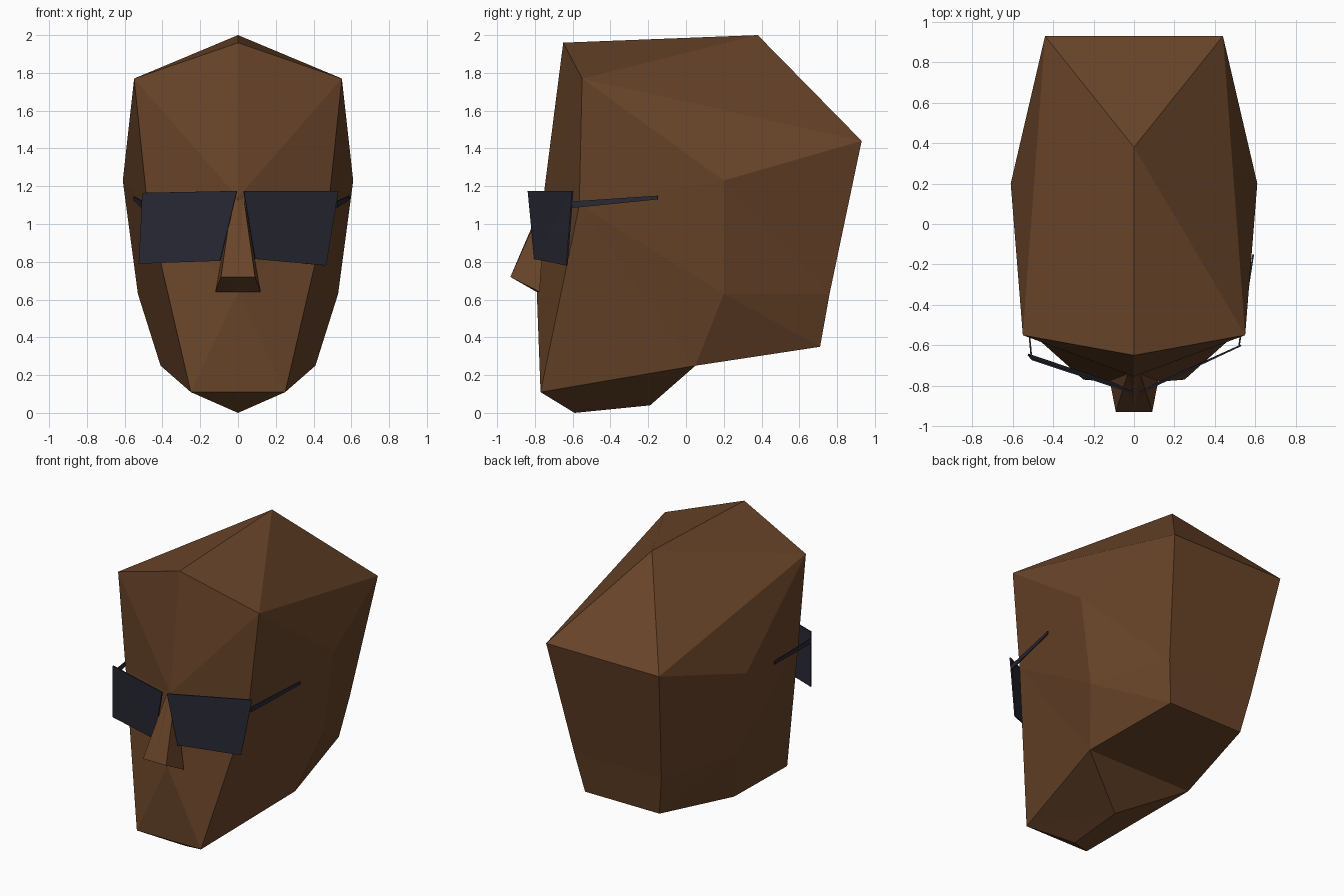
import bpy, bmesh

if "Cube" in bpy.data.objects:
    bpy.data.objects.remove(bpy.data.objects["Cube"])


def material(name, color):
    m = bpy.data.materials.new(name)
    m.diffuse_color = (*color, 1)
    m.use_nodes = True
    m.node_tree.nodes["Principled BSDF"].inputs["Base Color"].default_value = m.diffuse_color
    return m


skin = material("brown_skin", (0.14, 0.058, 0.022))
dark = material("dark_lens", (0.022, 0.022, 0.036))


def build(name, verts, faces, mat, mirror=False, thick=0):
    """Flat-faced mesh, optionally mirrored over x = 0 or given a thickness."""
    mesh = bpy.data.meshes.new(name)
    bm = bmesh.new()
    vs = [bm.verts.new(v) for v in verts]
    for f in faces:
        bm.faces.new([vs[i] for i in f])
    if mirror:
        geom = bm.verts[:] + bm.edges[:] + bm.faces[:]
        bmesh.ops.mirror(bm, geom=geom, axis='X', merge_dist=0.001)
        bmesh.ops.remove_doubles(bm, verts=bm.verts[:], dist=0.001)
    # split bent quads so every facet is flat
    bmesh.ops.triangulate(bm, faces=bm.faces[:])
    bmesh.ops.recalc_face_normals(bm, faces=bm.faces[:])
    bm.to_mesh(mesh)
    bm.free()
    mesh.materials.append(mat)
    ob = bpy.data.objects.new(name, mesh)
    bpy.context.collection.objects.link(ob)
    if thick:
        s = ob.modifiers.new("thickness", 'SOLIDIFY')
        s.thickness, s.offset = thick, 0
    return ob


# Head: named points of the right half, joined into facets and mirrored
P = {
    "brow_top": (0, -0.65, 1.96), "crown": (0, 0.38, 2.0),
    "temple": (0.55, -0.55, 1.77), "side": (0.61, 0.2, 1.23),
    "back": (0.44, 0.93, 1.44), "back_c": (0, 0.93, 1.44),
    "nape": (0.34, 0.76, 0.63), "nape_c": (0, 0.76, 0.63),
    "neck": (0.29, 0.71, 0.35), "neck_c": (0, 0.71, 0.35),
    "cheek": (0.53, 0.2, 0.63), "eye": (0.48, -0.565, 1.1),
    "jaw": (0.41, 0.05, 0.25), "jaw_c": (0, 0.05, 0.25),
    "throat": (0, -0.19, 0.04), "chin_low": (0, -0.59, 0.0),
    "chin": (0.25, -0.77, 0.11), "chin_c": (0, -0.77, 0.11),
    "bridge": (0, -0.755, 1.14), "lip": (0, -0.79, 0.64),
}
FACETS = [
    # top
    "brow_top temple crown", "crown temple back", "crown back back_c",
    # face
    "brow_top bridge temple", "bridge eye temple", "bridge lip eye",
    "lip chin eye", "lip chin_c chin",
    # side
    "temple side back", "temple eye side", "side eye cheek",
    "eye jaw cheek", "eye chin jaw",
    "side cheek nape back", "cheek jaw neck nape",
    # back
    "back nape nape_c back_c", "nape neck neck_c nape_c",
    # underside
    "neck jaw jaw_c neck_c", "jaw throat jaw_c", "jaw chin throat",
    "throat chin chin_low", "chin chin_c chin_low",
]
names = list(P)
build("head", list(P.values()),
      [[names.index(n) for n in row.split()] for row in FACETS],
      skin, mirror=True)

# Nose: wedge with narrow bridge, wider tip and nostril base
build("nose", [(0, -0.745, 1.15), (0.03, -0.74, 1.14), (0.09, -0.93, 0.72),
               (0, -0.93, 0.72), (0.12, -0.775, 0.64), (0, -0.79, 0.64)],
      [(0, 1, 2, 3), (1, 4, 2), (3, 2, 4, 5)], skin, mirror=True)

# Sunglasses: two slightly uneven lenses and thin tapering arms
plates = {
    "right_lens": [(0.03, -0.835, 1.175), (0.53, -0.6, 1.175),
                   (0.465, -0.63, 0.78), (0.09, -0.8, 0.815)],
    "left_lens": [(-0.005, -0.835, 1.175), (-0.505, -0.67, 1.165),
                  (-0.525, -0.645, 0.79), (-0.095, -0.79, 0.805)],
    "right_arm": [(0.52, -0.6, 1.12), (0.52, -0.6, 1.085),
                  (0.59, -0.15, 1.13), (0.59, -0.15, 1.15)],
    "left_arm": [(-0.507, -0.665, 1.12), (-0.507, -0.665, 1.085),
                 (-0.55, -0.2, 1.125), (-0.55, -0.2, 1.145)],
}
for name, pts in plates.items():
    build(name, pts, [(0, 1, 2, 3)], dark, thick=0.008)
